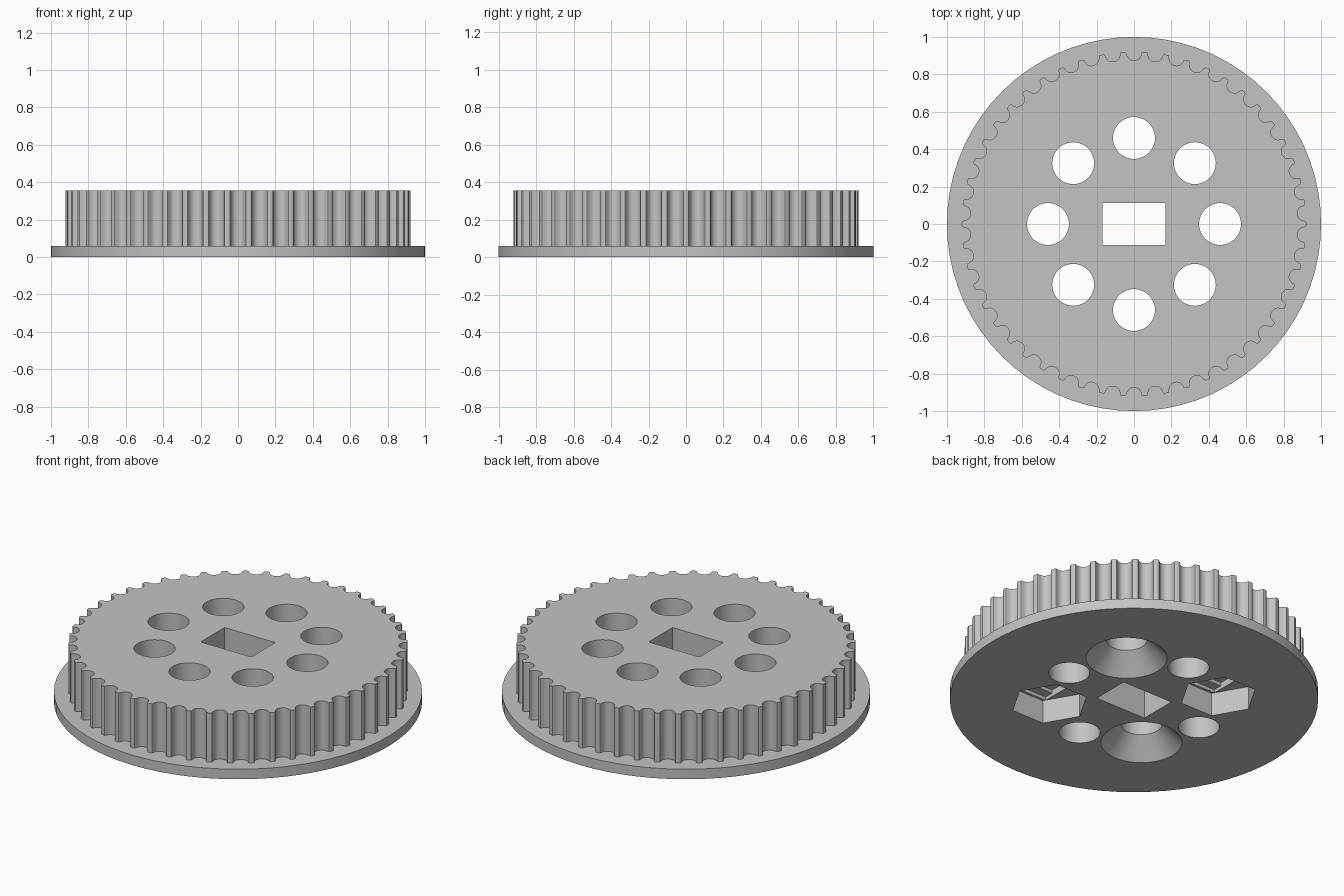
import bpy, bmesh, math
from mathutils import Vector

cube = bpy.data.objects.get("Cube")
if cube:
    bpy.data.objects.remove(cube)

TEETH = 50
TOOTH_R, FLANGE_R = 0.921, 1.0
FLANGE_H, HEIGHT = 0.06, 0.355
HOLE_R, HOLE_RING = 0.112, 0.46
MM = 1 / 17  # tooth profile is given in millimetres

grey = bpy.data.materials.new("grey plastic")
grey.use_nodes = True
colour = (0.55, 0.55, 0.55, 1)
grey.diffuse_color = colour
grey.node_tree.nodes["Principled BSDF"].inputs["Base Color"].default_value = colour


def loft(name, layers, centres=((0, 0),)):
    """Closed solid through (outline, z) layers, repeated at each centre."""
    bm = bmesh.new()
    for cx, cy in centres:
        rings = [[bm.verts.new((cx + x, cy + y, z)) for x, y in outline]
                 for outline, z in layers]
        n = len(rings[0])
        for low, high in zip(rings, rings[1:]):
            for i in range(n):
                j = (i + 1) % n
                bm.faces.new((low[i], low[j], high[j], high[i]))
        bm.faces.new(rings[0][::-1])
        bm.faces.new(rings[-1])
    mesh = bpy.data.meshes.new(name)
    bm.to_mesh(mesh)
    bm.free()
    obj = bpy.data.objects.new(name, mesh)
    bpy.context.collection.objects.link(obj)
    return obj


def ngon(radius, sides):
    return [(radius * math.cos(math.tau * i / sides), radius * math.sin(math.tau * i / sides))
            for i in range(sides)]


def rect(hx, hy):
    return [(-hx, -hy), (hx, -hy), (hx, hy), (-hx, hy)]


def combine(target, tool, operation):
    """Apply a boolean and remove the tool object."""
    mod = target.modifiers.new(operation, 'BOOLEAN')
    mod.object, mod.operation, mod.solver = tool, operation, 'EXACT'
    graph = bpy.context.evaluated_depsgraph_get()
    mesh = bpy.data.meshes.new_from_object(target.evaluated_get(graph))
    target.modifiers.clear()
    target.data = mesh
    bpy.data.objects.remove(tool)


def toothed_outline():
    """Rounded belt grooves cut around a circle, a groove facing front and back."""
    half = [(0.847, 0), (0.735, 0.037), (0.678, 0.13), (0.656, 0.238), (0.621, 0.343),
            (0.572, 0.444), (0.512, 0.54), (0.406, 0.637), (0.282, 0.707), (0.144, 0.75)]
    groove = [(-w, d) for w, d in half] + [(0, 0.764)] + half[::-1]
    rim = math.sqrt(TOOTH_R ** 2 - (half[0][0] * MM) ** 2)
    points = []
    for i in range(TEETH):
        a = math.pi / 2 + math.tau * i / TEETH
        out = Vector((math.cos(a), math.sin(a)))
        side = Vector((-out.y, out.x))
        points += [tuple(out * (rim - d * MM) + side * w * MM) for w, d in groove]
    return points


# Flange disc with the toothed drum on top
wheel = loft("toothed_pulley", [(ngon(FLANGE_R, 72), 0), (ngon(FLANGE_R, 72), FLANGE_H)])
teeth = toothed_outline()
combine(wheel, loft("drum", [(teeth, FLANGE_H / 2), (teeth, HEIGHT)]), 'UNION')

# Ring of eight holes and the rectangular shaft hole
ring = ngon(HOLE_RING, 8)
diagonal_sinks = (ring[1], ring[5])
diagonal_nuts = (ring[3], ring[7])


def cut(name, outline, z0, z1, centres=((0, 0),)):
    combine(wheel, loft(name, [(outline, z0), (outline, z1)], centres), 'DIFFERENCE')


cut("screw_holes", ngon(HOLE_R, 48), -0.1, 0.5, ring)
cut("shaft_hole", rect(0.168, 0.113), -0.1, 0.5)

# Conical screw sinks underneath
sink = [(ngon(0.24, 48), -0.02), (ngon(HOLE_R - 0.002, 48), 0.115)]
combine(wheel, loft("screw_sinks", sink, diagonal_sinks), 'DIFFERENCE')

# Hexagonal nut pockets underneath, each with a shallow bridging slot and square
cut("nut_pockets", ngon(0.212, 6), -0.1, 0.14, diagonal_nuts)
cut("bridge_slots", rect(0.114, 0.17), 0.05, 0.16, diagonal_nuts)
cut("bridge_squares", rect(0.115, 0.115), 0.05, 0.18, diagonal_nuts)

# Shading and colour
wheel.data.materials.clear()
wheel.data.materials.append(grey)
for face in wheel.data.polygons:
    face.material_index = 0
bpy.ops.object.select_all(action='DESELECT')
wheel.select_set(True)
bpy.context.view_layer.objects.active = wheel
bpy.ops.object.shade_smooth_by_angle(angle=math.radians(25))
